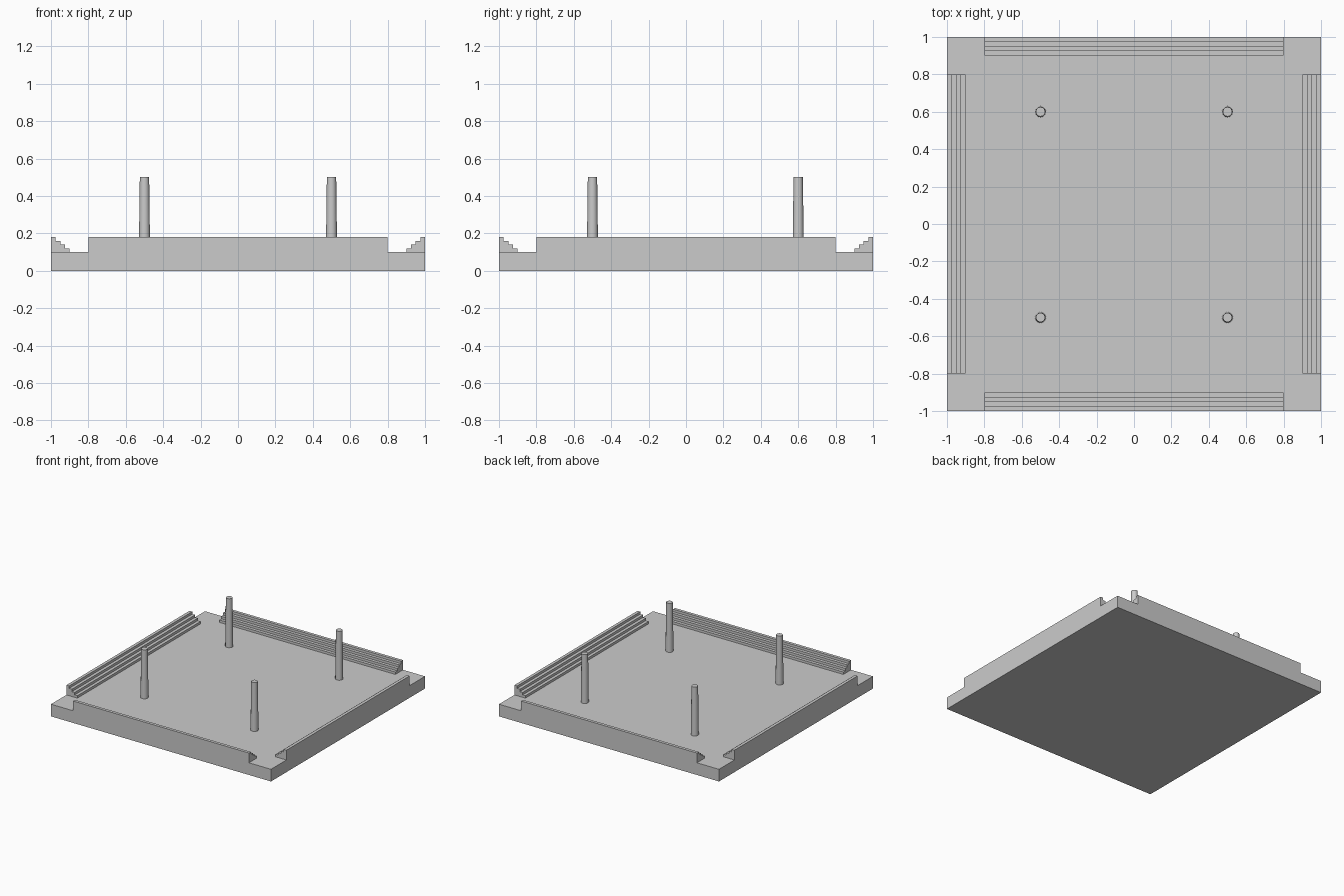
import bpy, bmesh
from math import pi
from mathutils import Matrix

if "Cube" in bpy.data.objects:
    bpy.data.objects.remove(bpy.data.objects["Cube"])

PLATE_H = 0.10
STEPS, STEP_W, STEP_H = 4, 0.025, 0.02

# Base plate
bpy.ops.mesh.primitive_cube_add(size=1, location=(0, 0, PLATE_H / 2))
plate = bpy.context.object
plate.name = "base_plate"
plate.scale = (2, 2, PLATE_H)
bpy.ops.object.transform_apply(location=False, rotation=False, scale=True)


def stepped_rim(name, angle):
    """Stair profile, highest at the outer edge, extruded along one side."""
    profile = [(-1.0, PLATE_H)]
    for i in range(STEPS):
        z = PLATE_H + (STEPS - i) * STEP_H
        profile += [(-1 + i * STEP_W, z), (-1 + (i + 1) * STEP_W, z)]
    profile.append((-1 + STEPS * STEP_W, PLATE_H))
    bm = bmesh.new()
    face = bm.faces.new([bm.verts.new((-0.8, y, z)) for y, z in profile])
    geo = bmesh.ops.extrude_face_region(bm, geom=[face])["geom"]
    moved = [g for g in geo if isinstance(g, bmesh.types.BMVert)]
    bmesh.ops.translate(bm, verts=moved, vec=(1.6, 0, 0))
    bmesh.ops.recalc_face_normals(bm, faces=bm.faces)
    bm.transform(Matrix.Rotation(angle, 4, 'Z'))
    mesh = bpy.data.meshes.new(name)
    bm.to_mesh(mesh)
    bm.free()
    bpy.context.collection.objects.link(bpy.data.objects.new(name, mesh))


# Stepped rims on all four sides
for i, side in enumerate(("front", "right", "back", "left")):
    stepped_rim(side + "_stepped_rim", i * pi / 2)

# Tapered pegs
for row, y in (("front", -0.5), ("back", 0.6)):
    for side, x in (("left", -0.5), ("right", 0.5)):
        bpy.ops.mesh.primitive_cone_add(vertices=12, radius1=0.03, radius2=0.025,
                                        depth=0.4, location=(x, y, PLATE_H + 0.2))
        bpy.context.object.name = f"{row}_{side}_peg"
        bpy.ops.object.shade_smooth_by_angle()
